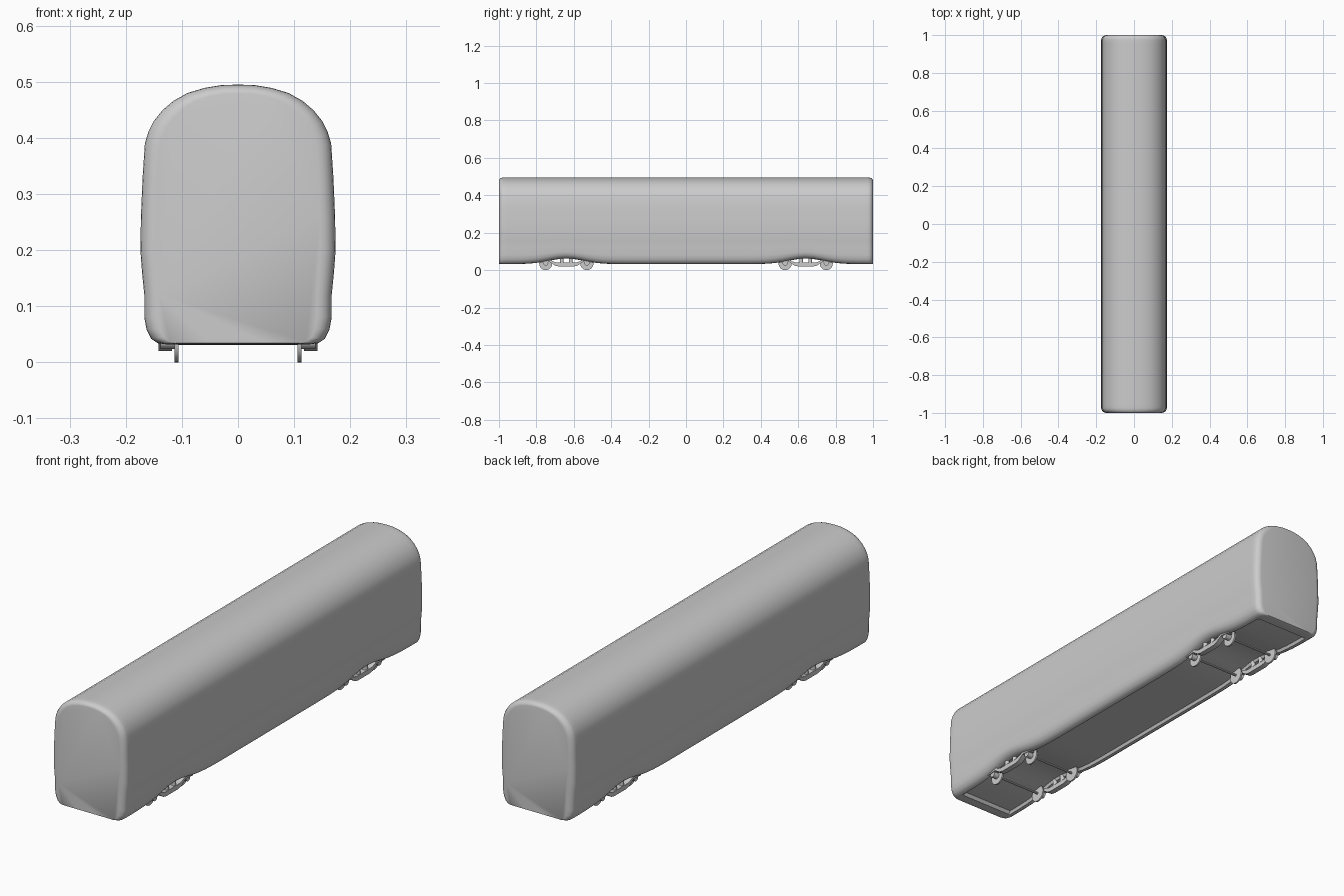
import bpy, bmesh, math

if "Cube" in bpy.data.objects:
    bpy.data.objects.remove(bpy.data.objects["Cube"])

def material(name, v):
    m = bpy.data.materials.new(name)
    m.diffuse_color = (v, v, v, 1)
    m.use_nodes = True
    m.node_tree.nodes["Principled BSDF"].inputs["Base Color"].default_value = m.diffuse_color
    return m

GREY = material("light grey", 0.6)

def finish(name, bm, mat, angle=35):
    bmesh.ops.recalc_face_normals(bm, faces=bm.faces)
    me = bpy.data.meshes.new(name)
    bm.to_mesh(me)
    bm.free()
    me.materials.append(mat)
    ob = bpy.data.objects.new(name, me)
    bpy.context.collection.objects.link(ob)
    bpy.ops.object.select_all(action='DESELECT')
    ob.select_set(True)
    bpy.context.view_layer.objects.active = ob
    bpy.ops.object.shade_smooth_by_angle(angle=math.radians(angle))
    return ob

BOGIE_Y = 0.64

# Carriage shell: half section from roof ridge down the side and under
SIDE = [(0.03, 0.494), (0.06, 0.489), (0.09, 0.48), (0.115, 0.466),
        (0.135, 0.449), (0.15, 0.43), (0.16, 0.41), (0.166, 0.39), (0.170, 0.33),
        (0.173, 0.26), (0.174, 0.20), (0.171, 0.16), (0.167, 0.12), (0.167, 0.08),
        (0.163, 0.058), (0.155, 0.042), (0.143, 0.034), (0.128, 0.032)]
FLOOR = [(0.122, 0.044), (0.06, 0.044)]

def section(y, inset):
    """Closed loop at station y, pulled in at the rounded ends, arched over the bogies."""
    lift = 0.03 * math.exp(-((abs(y) - BOGIE_Y) / 0.13) ** 2)
    half = []
    for x, z in SIDE + FLOOR:
        if (x, z) in FLOOR and abs(y) > 0.95:
            z = 0.032
        k = max(0.0, min(1.0, (0.13 - z) / 0.09))
        z += lift * k
        x *= 1 - inset / 0.17
        if z > 0.26:
            z -= (z - 0.26) / 0.235 * inset * 0.6
        else:
            z += (0.26 - z) / 0.23 * inset * 0.1
        half.append((x, z))
    top = (0, 0.495 - inset * 0.6)
    low = (0, half[-1][1])
    loop = [top] + half + [low] + [(-x, z) for x, z in reversed(half)]
    return [(x, y, z) for x, z in loop]

R = 0.026
ends = [(1 - R + R * math.sin(a), R * (1 - math.cos(a)))
        for a in [math.radians(d) for d in (0, 18, 36, 54, 72, 90)]]
stations = [(-y, i) for y, i in reversed(ends)]
stations += [(-0.955, 0), (-0.945, 0)]
stations += [(-0.92 + 1.84 * i / 46, 0) for i in range(47)]
stations += [(0.945, 0), (0.955, 0)] + ends

bm = bmesh.new()
rings = [[bm.verts.new(p) for p in section(y, i)] for y, i in stations]
for a, b in zip(rings, rings[1:]):
    n = len(a)
    for j in range(n):
        bm.faces.new((a[j], a[(j + 1) % n], b[(j + 1) % n], b[j]))
bm.faces.new(rings[0])
bm.faces.new(rings[-1])
finish("carriage_shell", bm, GREY, 40)

def x_cylinder(name, x0, x1, y, z, r, sides=28):
    bm = bmesh.new()
    loops = [[bm.verts.new((x, y + r * math.cos(2 * math.pi * k / sides),
                            z + r * math.sin(2 * math.pi * k / sides)))
              for k in range(sides)] for x in (x0, x1)]
    for k in range(sides):
        j = (k + 1) % sides
        bm.faces.new((loops[0][k], loops[0][j], loops[1][j], loops[1][k]))
    for l in loops:
        bm.faces.new(l)
    return finish(name, bm, GREY)

def side_plate(name, outline, x0, x1):
    """Extrude a (y, z) outline across x."""
    bm = bmesh.new()
    f = bm.faces.new([bm.verts.new((x0, y, z)) for y, z in outline])
    ext = bmesh.ops.extrude_face_region(bm, geom=[f])
    vs = [v for v in ext["geom"] if isinstance(v, bmesh.types.BMVert)]
    bmesh.ops.translate(bm, verts=vs, vec=(x1 - x0, 0, 0))
    return finish(name, bm, GREY, 25)

# Bogies: axles, wheels, axle boxes, dropped side frames and springs
UPPER = [(0.135, 0.056), (0.095, 0.060), (0.07, 0.046), (0.05, 0.040)]
LOWER = [(0.04, 0.020), (0.06, 0.024), (0.09, 0.044), (0.135, 0.040)]
OUTLINE = (UPPER + [(-y, z) for y, z in reversed(UPPER)]
           + [(-y, z) for y, z in reversed(LOWER)] + LOWER)

for end, yc in (("front", -BOGIE_Y), ("rear", BOGIE_Y)):
    for n, dy in enumerate((-0.11, 0.11)):
        y = yc + dy
        x_cylinder(f"{end}_axle_{n}", -0.135, 0.135, y, 0.036, 0.005, 10)
        for s, side in ((-1, "left"), (1, "right")):
            x_cylinder(f"{end}_{side}_wheel_{n}", s * 0.106, s * 0.113, y, 0.035, 0.035)
            x_cylinder(f"{end}_{side}_axle_box_{n}", s * 0.113, s * 0.138, y, 0.038, 0.014, 12)
    for s, side in ((-1, "left"), (1, "right")):
        side_plate(f"{end}_{side}_bogie_frame",
                   [(yc + y, z) for y, z in OUTLINE], s * 0.118, s * 0.142)
        for n, dy in enumerate((-0.024, 0.024)):
            bm = bmesh.new()
            bmesh.ops.create_cone(bm, cap_ends=True, segments=12, radius1=0.010,
                                  radius2=0.010, depth=0.04)
            bmesh.ops.translate(bm, verts=bm.verts, vec=(s * 0.13, yc + dy, 0.055))
            finish(f"{end}_{side}_spring_{n}", bm, GREY)
